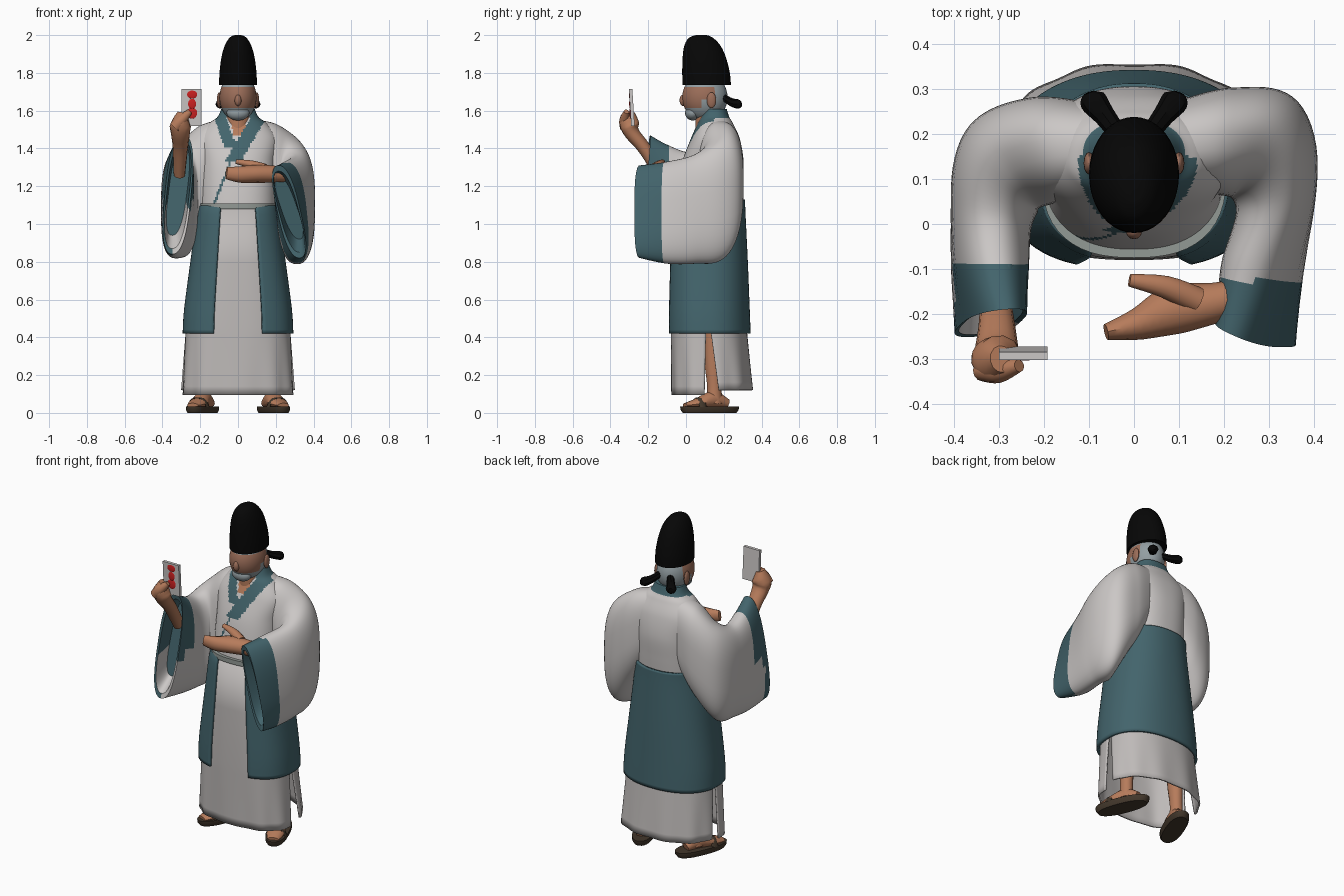
import bpy, math
from math import sin, cos, radians
from mathutils import Vector, Matrix

if "Cube" in bpy.data.objects:
    bpy.data.objects.remove(bpy.data.objects["Cube"])


def material(name, rgb):
    m = bpy.data.materials.new(name)
    m.diffuse_color = (*rgb, 1)
    m.use_nodes = True
    m.node_tree.nodes["Principled BSDF"].inputs["Base Color"].default_value = m.diffuse_color
    return m


WHITE = material("white cloth", (0.60, 0.575, 0.565))
GREY = material("inner skirt cloth", (0.52, 0.495, 0.485))
TEAL = material("teal cloth", (0.056, 0.128, 0.150))
SKIN = material("skin", (0.47, 0.20, 0.105))
FACE = material("face skin", (0.33, 0.155, 0.10))
HAIR = material("grey hair", (0.29, 0.34, 0.36))
BLACK = material("black", (0.002, 0.002, 0.002))
SOLE = material("sandal brown", (0.055, 0.038, 0.024))
RED = material("red", (0.60, 0.015, 0.015))
SASH = material("sash", (0.29, 0.32, 0.30))


def build(name, verts, faces, mats, rule=None):
    me = bpy.data.meshes.new(name)
    me.from_pydata([tuple(v) for v in verts], [], faces)
    for m in mats:
        me.materials.append(m)
    if rule:
        for p in me.polygons:
            p.material_index = rule(p.center)
    ob = bpy.data.objects.new(name, me)
    bpy.context.collection.objects.link(ob)
    return ob


def loft(name, rings, mats, rule=None, closed=True, cap=True):
    n = len(rings[0])
    faces = []
    for i in range(len(rings) - 1):
        for j in range(n if closed else n - 1):
            k = (j + 1) % n
            faces.append((i * n + j, i * n + k, (i + 1) * n + k, (i + 1) * n + j))
    if cap:
        faces.append(tuple(reversed(range(n))))
        faces.append(tuple(range((len(rings) - 1) * n, len(rings) * n)))
    return build(name, [v for r in rings for v in r], faces, mats, rule)


def smooth(keys, n):
    """Catmull-Rom resampling of tuples of numbers."""
    out = []
    for i in range(len(keys) - 1):
        a, b, c, d = keys[max(i - 1, 0)], keys[i], keys[i + 1], keys[min(i + 2, len(keys) - 1)]
        for s in range(n):
            t = s / n
            out.append(tuple(q + 0.5 * t * (r - p + t * (2 * p - 5 * q + 4 * r - u + t * (3 * (q - r) + u - p)))
                             for p, q, r, u in zip(a, b, c, d)))
    return out + [keys[-1]]


def power(v, e):
    return math.copysign(abs(v) ** e, v)


def ring(z, y0, y1, rx, e=1.0, n=48, a0=0.0, a1=360.0, ripple=0.0, back=None):
    """Horizontal rounded ring between front y0 and back y1; partial when a0..a1 is under a turn."""
    full = a1 - a0 >= 360
    pts = []
    for j in range(n):
        t = radians(a0 + (a1 - a0) * j / (n if full else n - 1))
        k = 1 + ripple * sin(11 * t)
        f = back if back and sin(t) > 0 else e
        pts.append(Vector((rx * k * power(cos(t), f), (y0 + y1) / 2 + (y1 - y0) / 2 * k * power(sin(t), f), z)))
    return pts


def tube(name, pts, mat, n=12, steps=4):
    """Tapered limb: each key is x, y, z, sideways radius, upward radius."""
    keys = smooth(pts, steps)
    rings = []
    for i, k in enumerate(keys):
        d = Vector(keys[min(i + 1, len(keys) - 1)][:3]) - Vector(keys[max(i - 1, 0)][:3])
        d.normalize()
        side = d.cross(Vector((0, 0, 1)))
        if side.length < 0.05:
            side = Vector((1, 0, 0))
        side.normalize()
        up = side.cross(d)
        rings.append([Vector(k[:3]) + side * k[3] * cos(2 * math.pi * j / n) + up * k[4] * sin(2 * math.pi * j / n)
                      for j in range(n)])
    return loft(name, rings, [mat])


def ball(name, c, r, mats, rule=None, n=24):
    rings = [[Vector((c[0] + r[0] * sin(p) * cos(t), c[1] + r[1] * sin(p) * sin(t), c[2] - r[2] * cos(p)))
              for t in [2 * math.pi * j / n for j in range(n)]]
             for p in [0.02 + (math.pi - 0.04) * i / n for i in range(n + 1)]]
    return loft(name, rings, mats, rule)


def thicken(ob, t):
    m = ob.modifiers.new("thickness", "SOLIDIFY")
    m.thickness, m.offset = t, 0


# torso: white robe with crossed teal collar bands
def torso_rule(c):
    x, z = c.x, c.z
    if c.y < 0.15:
        if z > 1.33 and abs(x - (0.085 + (z - 1.52) * 0.6)) < 0.042:
            return 1
        if z < 1.33 and abs(x - (-0.04 + (z - 1.33) * 0.38)) < 0.007:
            return 1
        if z > 1.40 and abs(x + 0.08 + (z - 1.52) * 0.35) < 0.032:
            return 1
        if z > 1.47 and -0.03 < x < 0.04:
            return 2
        if z > 1.46 and abs(x) < 0.06:
            return 0
    return 1 if z > 1.56 else 0


keys = [(1.07, -0.06, 0.29, 0.20), (1.2, -0.045, 0.30, 0.20), (1.33, -0.02, 0.305, 0.20), (1.45, 0.025, 0.285, 0.21),
        (1.53, 0.06, 0.25, 0.155), (1.565, 0.075, 0.23, 0.11), (1.61, 0.09, 0.215, 0.088)]
loft("robe_torso", [ring(*k, 0.85, 128) for k in smooth(keys, 10)], [WHITE, TEAL, SKIN], torso_rule)
loft("sash_belt", [ring(z, -0.075, 0.295, 0.205, 0.8) for z in (1.08, 1.108)], [SASH])
loft("neck", [ring(z, 0.05, 0.2, 0.07) for z in (1.48, 1.62)], [SKIN])

# teal overcoat skirt, open at the front, its upper edge lower in front
keys = [(1.13, -0.06, 0.305, 0.205), (1.05, -0.075, 0.308, 0.212), (0.8, -0.085, 0.32, 0.245),
        (0.55, -0.092, 0.33, 0.278), (0.42, -0.092, 0.335, 0.286)]
rows = [ring(*k, 0.75, 72, -70, 250, 0, 0.9) for k in smooth(keys, 4)]
for v in rows[0]:
    v.z -= 0.035 if v.y < 0.1 else 0
for r in rows[1:4]:
    for v in r:
        v.z -= 0.035 * (v.z - 1.05) / 0.08 if v.y < 0.1 else 0
coat = loft("overcoat_skirt", rows, [TEAL], closed=False, cap=False)
thicken(coat, 0.015)

# inner skirt: front and back panels split at the sides below the coat
for name, mid, hem in (("front", 270, 0.095), ("back", 90, 0.12)):
    rows = [ring(1.1, -0.055, 0.29, 0.195, 0.75, 60, mid - 90, mid + 90, 0, 0.9),
            ring(0.8, -0.072, 0.3, 0.23, 0.75, 60, mid - 90, mid + 90, 0, 0.9)]
    for i in range(9):
        f = i / 8
        half = 90 - 1.5 - 5.5 * f
        rows.append(ring(0.46 + (hem - 0.46) * f, -0.075 + 0.005 * f, 0.315 + 0.037 * f, 0.27 + 0.024 * f, 0.75, 60,
                         mid - half, mid + half, 0.015 * f, 0.9))
    thicken(loft("inner_skirt_" + name, rows, [GREY], closed=False, cap=False), 0.01)


# hanging sleeves: keys are x, y, half width, bottom, top, side-vector angle, backward and sideways lean of the top
def sleeve(name, s, keys, rule):
    rings = []
    n = 48
    rows = smooth(keys, 10)
    x, y, w, lo, hi, a, ly, lx = rows[-1]
    rows += [(x, y + 0.005, w * 0.85, lo + 0.03, hi - 0.03, a, ly, lx),
             (x, y + 0.1, w * 0.7, lo + 0.1, hi - 0.06, a, ly, lx)]
    for x, y, w, lo, hi, a, ly, lx in rows:
        r = []
        for j in range(n):
            t = 2 * math.pi * j / n
            u, v = w * power(cos(t), 0.85), power(sin(t), 0.7)
            r.append(Vector((s * (x + u * cos(radians(a)) + lx * v), y + u * sin(radians(a)) + ly * v,
                             (lo + hi) / 2 + (hi - lo) / 2 * v)))
        rings.append(r)
    loft(name, rings, [WHITE, TEAL], rule)


sleeve("left_sleeve", 1, [(0.10, 0.175, 0.10, 1.15, 1.55, 90, 0, 0), (0.20, 0.185, 0.12, 0.98, 1.53, 80, 0, 0),
                          (0.29, 0.165, 0.13, 0.81, 1.46, 55, 0, 0), (0.315, 0.05, 0.09, 0.79, 1.37, 8, 0, 0),
                          (0.285, -0.1, 0.085, 0.79, 1.33, -8, 0, -0.025), (0.27, -0.245, 0.068, 0.82, 1.31, -25, 0, -0.055)],
       lambda c: int(c.y < -0.125))
sleeve("right_sleeve", -1, [(0.10, 0.17, 0.10, 1.15, 1.55, 90, 0, 0), (0.20, 0.165, 0.12, 0.98, 1.52, 75, 0, 0),
                            (0.29, 0.125, 0.12, 0.84, 1.43, 50, 0, 0), (0.315, 0.02, 0.093, 0.82, 1.38, 8, 0, 0),
                            (0.32, -0.1, 0.083, 0.82, 1.42, 0, 0, -0.015), (0.318, -0.22, 0.07, 0.84, 1.47, -5, 0.03, -0.03)],
       lambda c: int(c.y < -0.09 and c.z > 1.1 or c.y < -0.2 and c.x < -0.345))

# left hand, held open in front of the chest
tube("left_palm", [(0.27, -0.15, 1.26, 0.035, 0.035), (0.18, -0.175, 1.265, 0.045, 0.045), (0.09, -0.19, 1.265, 0.055, 0.048),
                   (0.01, -0.222, 1.262, 0.036, 0.043), (-0.062, -0.24, 1.27, 0.018, 0.032)], SKIN)
tube("left_thumb", [(0.14, -0.17, 1.29, 0.03, 0.03), (0.07, -0.14, 1.315, 0.025, 0.022), (-0.01, -0.125, 1.33, 0.014, 0.012)], SKIN)

# right forearm and fist, raised with a card
tube("right_forearm", [(-0.31, -0.13, 1.26, 0.03, 0.035), (-0.305, -0.22, 1.40, 0.04, 0.035),
                       (-0.305, -0.285, 1.48, 0.05, 0.04), (-0.305, -0.30, 1.53, 0.056, 0.05),
                       (-0.295, -0.30, 1.59, 0.03, 0.025)], SKIN)
tube("right_fingers", [(-0.335, -0.325, 1.51, 0.025, 0.03), (-0.30, -0.325, 1.55, 0.028, 0.03),
                       (-0.255, -0.315, 1.595, 0.014, 0.015)], SKIN)
loft("card", [[Vector((x, y + d, z)) for x, z, d in ((-0.3, 1.52, 0.006), (-0.192, 1.52, 0.006),
                                                     (-0.192, 1.715, -0.006), (-0.3, 1.715, -0.006))]
              for y in (-0.296, -0.278)], [WHITE])
for i, (w, h) in enumerate(((0.03, 0.024), (0.022, 0.028), (0.027, 0.03))):
    ball("card_mark", (-0.243, -0.297 - 0.002 * (1 - i), 1.688 - 0.05 * i), (w, 0.004, h), [RED], n=10)


# head with grey hair, nose, ears and beard
def head_rule(c):
    if c.z > 1.725 or c.y > 0.15 or (c.z < 1.615 and c.y < 0.12):
        return 1
    return 1 if c.y > 0.085 and c.z < 1.66 else 0


ball("head", (0, 0.1, 1.67), (0.098, 0.12, 0.125), [FACE, HAIR], head_rule, 40)
ball("nose", (0, -0.016, 1.655), (0.018, 0.018, 0.03), [FACE], n=12)
ball("beard", (0, 0.035, 1.588), (0.06, 0.04, 0.04), [HAIR], n=20)
for s in (-1, 1):
    ball("ear", (s * 0.1, 0.135, 1.655), (0.012, 0.025, 0.042), [FACE], n=12)

# tall black cap with two tied ribbon ends
keys = [(1.735, -0.018, 0.238, 0.1), (1.8, -0.02, 0.232, 0.098), (1.88, -0.018, 0.212, 0.088),
        (1.94, -0.01, 0.185, 0.072), (1.98, 0.01, 0.15, 0.05), (1.997, 0.04, 0.12, 0.028), (2.0, 0.06, 0.1, 0.01)]
loft("tall_cap", [ring(*k, 1, 40) for k in smooth(keys, 4)], [BLACK])
for s in (-1, 1):
    tube("cap_ribbon", [(s * 0.035, 0.2, 1.67, 0.02, 0.018), (s * 0.065, 0.24, 1.645, 0.024, 0.022),
                        (s * 0.092, 0.275, 1.635, 0.03, 0.025), (s * 0.1, 0.292, 1.635, 0.012, 0.016)], BLACK, 8)

# legs, feet and sandals, toes turned out
for s in (-1, 1):
    side = "left" if s > 0 else "right"
    tube(side + "_leg", [(s * 0.17, 0.14, 0.55, 0.05, 0.05), (s * 0.175, 0.145, 0.3, 0.042, 0.05),
                         (s * 0.18, 0.15, 0.14, 0.035, 0.038), (s * 0.18, 0.15, 0.05, 0.04, 0.045)], SKIN)
    turn = Matrix.Translation((s * 0.188, 0.125, 0)) @ Matrix.Rotation(radians(s * 22), 4, "Z")
    foot = tube(side + "_foot", [(0, 0.1, 0.05, 0.03, 0.025), (0, 0.02, 0.07, 0.042, 0.045),
                                 (0, -0.07, 0.05, 0.05, 0.028), (0, -0.14, 0.04, 0.032, 0.012)], SKIN)
    sole = loft(side + "_sandal", [ring(0, -0.15, 0.15, 0.054, 0.85, 28), ring(0.015, -0.162, 0.162, 0.062, 0.85, 28),
                                   ring(0.035, -0.165, 0.165, 0.062, 0.85, 28)], [SOLE])
    strap = tube(side + "_strap", [(-0.055, -0.06, 0.03, 0.02, 0.006), (-0.03, -0.06, 0.072, 0.02, 0.006),
                                   (0.03, -0.06, 0.072, 0.02, 0.006), (0.055, -0.06, 0.03, 0.02, 0.006)], SOLE, 8)
    for ob in (foot, sole, strap):
        ob.matrix_world = turn

bpy.ops.object.select_all(action="SELECT")
bpy.context.view_layer.objects.active = coat
bpy.ops.object.mode_set(mode="EDIT")
bpy.ops.mesh.select_all(action="SELECT")
bpy.ops.mesh.normals_make_consistent(inside=False)
bpy.ops.object.mode_set(mode="OBJECT")
bpy.ops.object.shade_smooth_by_angle(angle=radians(40))
